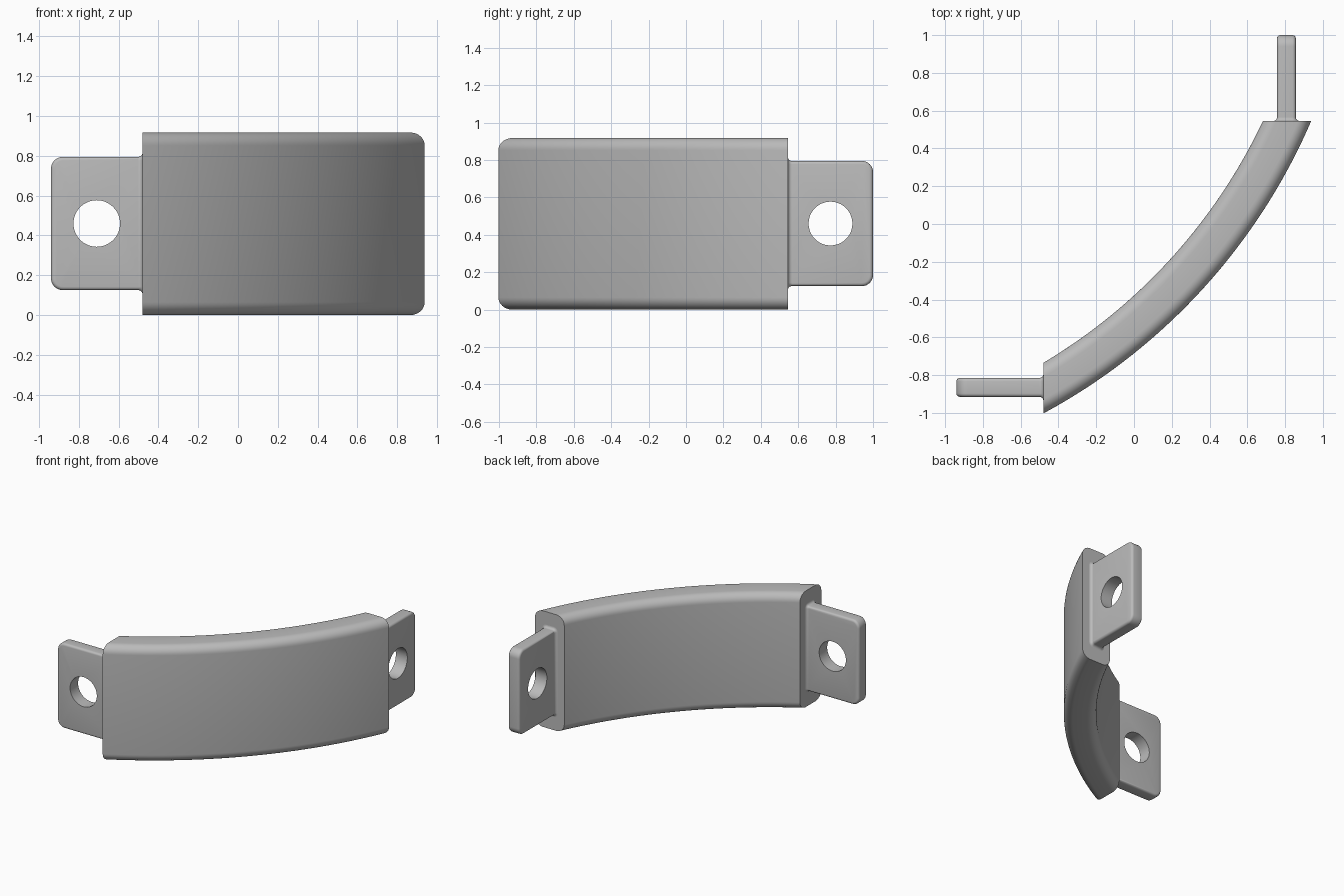
import bpy, bmesh
from math import sin, cos, asin, acos, pi, radians
from mathutils import Matrix, Vector

if "Cube" in bpy.data.objects:
    bpy.data.objects.remove(bpy.data.objects["Cube"])

grey = bpy.data.materials.new("plain grey")
grey.use_nodes = True
colour = (0.5, 0.5, 0.5, 1)
grey.diffuse_color = colour
grey.node_tree.nodes["Principled BSDF"].inputs["Base Color"].default_value = colour

HEIGHT = 0.917
CENTRE = Vector((-2.0, 1.813))      # centre of the grip's bend
R_IN, R_OUT = 2.967, 3.2
END_X, END_Y = -0.48, 0.545         # flat end planes of the grip


def rounded_rect(a0, a1, b0, b1, r, steps=8):
    """Counter-clockwise rounded rectangle in a 2D plane."""
    corners = [(a1 - r, b1 - r), (a0 + r, b1 - r), (a0 + r, b0 + r), (a1 - r, b0 + r)]
    return [(a + r * cos((k + i / steps) * pi / 2), b + r * sin((k + i / steps) * pi / 2))
            for k, (a, b) in enumerate(corners) for i in range(steps + 1)]


def finish(bm, name):
    bmesh.ops.recalc_face_normals(bm, faces=bm.faces)
    mesh = bpy.data.meshes.new(name)
    bm.to_mesh(mesh)
    bm.free()
    mesh.materials.append(grey)
    obj = bpy.data.objects.new(name, mesh)
    bpy.context.collection.objects.link(obj)
    bpy.ops.object.select_all(action="DESELECT")
    obj.select_set(True)
    bpy.context.view_layer.objects.active = obj
    bpy.ops.object.shade_smooth_by_angle(angle=radians(35))
    return obj


def loft(rings, name):
    """Skin closed rings of equal length and cap both ends."""
    bm = bmesh.new()
    loops = [[bm.verts.new(p) for p in ring] for ring in rings]
    n = len(loops[0])
    for a, b in zip(loops, loops[1:]):
        for i in range(n):
            j = (i + 1) % n
            bm.faces.new((a[i], a[j], b[j], b[i]))
    bm.faces.new(loops[0])
    bm.faces.new(loops[-1])
    return finish(bm, name)


# Curved grip: rounded section swept round the bend, ends cut square to x and y
section = rounded_rect(R_IN, R_OUT, 0, HEIGHT, 0.065)
STEPS = 48
rings = []
for s in range(STEPS + 1):
    ring = []
    for r, z in section:
        start = -acos((END_X - CENTRE.x) / r)
        stop = asin((END_Y - CENTRE.y) / r)
        a = start + (stop - start) * s / STEPS
        ring.append((CENTRE.x + r * cos(a), CENTRE.y + r * sin(a), z))
    rings.append(ring)
loft(rings, "curved_grip")


def mounting_tab(side, origin, turn, length):
    """Drilled plate running along local +x from the grip's end face."""
    place = Matrix.Translation(origin) @ Matrix.Rotation(turn, 4, "Z")
    half_t, half_h, sink = 0.05, 0.335, 0.02

    # Plate with rounded corners and softened rim
    outline = [(u, w) for u, w in rounded_rect(-0.2, length, -half_h, half_h, 0.06) if u > 0]
    cut = len(outline) // 2
    outline = outline[:cut] + [(-sink, half_h), (-sink, -half_h)] + outline[cut:]
    bm = bmesh.new()
    base = bm.faces.new([bm.verts.new((u, -half_t, w)) for u, w in outline])
    top = bmesh.ops.extrude_face_region(bm, geom=[base])["geom"]
    bmesh.ops.translate(bm, vec=(0, 2 * half_t, 0),
                        verts=[v for v in top if isinstance(v, bmesh.types.BMVert)])
    bmesh.ops.recalc_face_normals(bm, faces=bm.faces)
    rim = [e for e in bm.edges if abs(e.verts[0].co.y - e.verts[1].co.y) < 0.001]
    bmesh.ops.bevel(bm, geom=rim, offset=0.018, segments=4, profile=0.5, affect="EDGES")
    bm.transform(place)
    plate = finish(bm, side + "_tab")

    # Screw hole
    bm = bmesh.new()
    bmesh.ops.create_cone(bm, cap_ends=True, segments=48, radius1=0.117, radius2=0.117, depth=0.4)
    bm.transform(place @ Matrix.Translation((length / 2, 0, 0)) @ Matrix.Rotation(pi / 2, 4, "X"))
    cutter = finish(bm, side + "_hole_cutter")
    hole = plate.modifiers.new("screw hole", "BOOLEAN")
    hole.object = cutter
    hole.solver = "EXACT"
    bpy.context.view_layer.objects.active = plate
    bpy.ops.object.modifier_apply(modifier=hole.name)
    bpy.data.objects.remove(cutter)
    plate.select_set(True)
    bpy.ops.object.shade_smooth_by_angle(angle=radians(35))

    # Coved fillet where the tab meets the grip
    f = 0.02
    rings = []
    for i in range(7):
        a = i / 6 * pi / 2
        grow = f * (1 - sin(a))
        ring = rounded_rect(-half_t - grow, half_t + grow, -half_h - grow, half_h + grow, 0.018 + grow, 4)
        rings.append([place @ Vector((f * (1 - cos(a)), v, w)) for v, w in ring])
    loft(rings, side + "_tab_fillet")


mounting_tab("right", (END_X, -0.865, 0.46), pi, 0.46)
mounting_tab("left", (0.807, END_Y, 0.46), pi / 2, 0.455)
